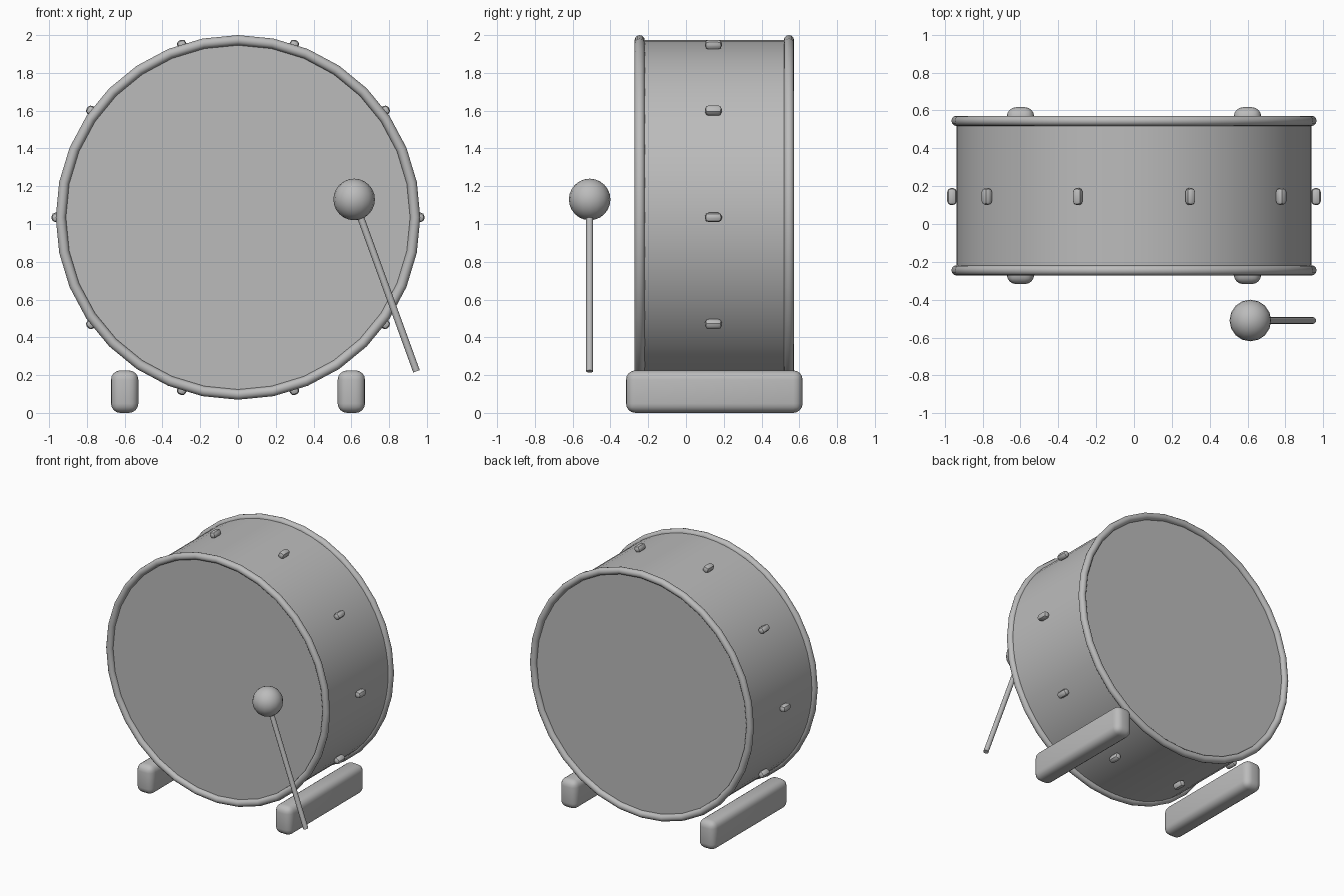
import bpy, math
from mathutils import Vector

if "Cube" in bpy.data.objects:
    bpy.data.objects.remove(bpy.data.objects["Cube"])

grey = bpy.data.materials.new("plain grey")
grey.use_nodes = True
COLOR = (0.5, 0.5, 0.5, 1)
grey.diffuse_color = COLOR
grey.node_tree.nodes["Principled BSDF"].inputs["Base Color"].default_value = COLOR

DRUM_Z, DRUM_Y, HALF_DEPTH = 1.035, 0.15, 0.395
RIM_R, RIM_TUBE = 0.938, 0.027
QUARTER = math.pi / 2


def finish(name, angle=40):
    ob = bpy.context.object
    ob.name = ob.data.name = name
    ob.data.materials.append(grey)
    bpy.ops.object.shade_smooth_by_angle(angle=math.radians(angle))
    return ob


def rounded_box(name, location, size, radius, segments, turn=0):
    bpy.ops.mesh.primitive_cube_add(size=1, location=location)
    ob = bpy.context.object
    ob.scale = size
    bpy.ops.object.transform_apply(location=False, rotation=False, scale=True)
    ob.rotation_euler.y = turn
    bevel = ob.modifiers.new("rounded edges", "BEVEL")
    bevel.width, bevel.segments = radius, segments
    bpy.ops.object.modifier_apply(modifier=bevel.name)
    return finish(name)


# Shell, closed by the two drum heads
bpy.ops.mesh.primitive_cylinder_add(vertices=64, radius=RIM_R, depth=2 * HALF_DEPTH,
                                    location=(0, DRUM_Y, DRUM_Z), rotation=(QUARTER, 0, 0))
finish("drum_shell")

# Hoops around both heads
for name, side in (("front_hoop", -1), ("back_hoop", 1)):
    bpy.ops.mesh.primitive_torus_add(major_radius=RIM_R, minor_radius=RIM_TUBE,
                                     major_segments=32, minor_segments=12,
                                     location=(0, DRUM_Y + side * HALF_DEPTH, DRUM_Z),
                                     rotation=(QUARTER, 0, 0))
    finish(name)

# Ten lugs around the middle of the shell
for i in range(10):
    a = math.tau * i / 10
    spot = (0.962 * math.cos(a), DRUM_Y - 0.005, DRUM_Z + 0.962 * math.sin(a))
    rounded_box(f"lug_{i + 1}", spot, (0.05, 0.09, 0.05), 0.02, 2, -a)

# Feet
for name, side in (("left_foot", 1), ("right_foot", -1)):
    rounded_box(name, (side * 0.6, DRUM_Y, 0.1125), (0.145, 0.935, 0.225), 0.05, 4)

# Mallet
ball, tip = Vector((0.615, -0.51, 1.13)), Vector((0.945, -0.51, 0.22))
bpy.ops.mesh.primitive_uv_sphere_add(segments=16, ring_count=12, radius=0.11, location=ball)
finish("mallet_ball")
shaft = ball - tip
bpy.ops.mesh.primitive_cylinder_add(vertices=12, radius=0.0185, depth=shaft.length,
                                    location=(ball + tip) / 2)
bpy.context.object.rotation_euler = shaft.to_track_quat("Z", "Y").to_euler()
finish("mallet_stick")
